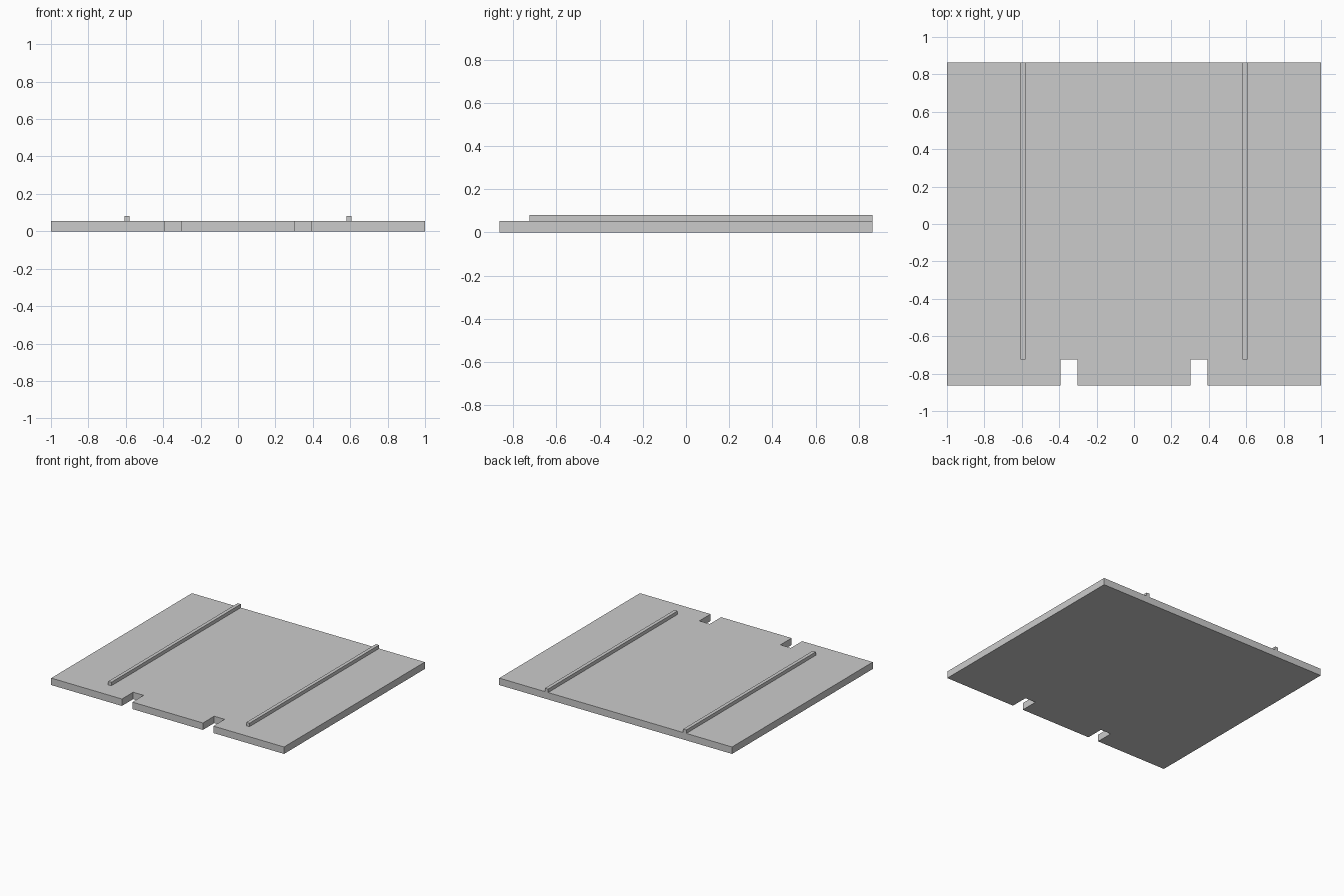
import bpy
import bmesh

# Remove the default cube
cube = bpy.data.objects.get("Cube")
if cube:
    bpy.data.objects.remove(cube, do_unlink=True)

# Main dimensions
HALF_X, HALF_Y = 1.0, 0.863
THICK, RAIL_TOP = 0.054, 0.081
SLOT_IN, SLOT_OUT = 0.303, 0.393
RAIL_IN, RAIL_OUT = 0.58, 0.607
STOP_Y = -0.725  # slot depth and front end of the rails

# Single flat colour
grey = bpy.data.materials.new("plain grey")
grey.use_nodes = True
colour = (0.6, 0.6, 0.6, 1.0)
grey.diffuse_color = colour
grey.node_tree.nodes["Principled BSDF"].inputs["Base Color"].default_value = colour


def extruded(name, outline, z0, z1):
    """Prism raised from a flat outline."""
    bm = bmesh.new()
    base = bm.faces.new([bm.verts.new((x, y, z0)) for x, y in outline])
    raised = bmesh.ops.extrude_face_region(bm, geom=[base], use_keep_orig=True)
    top = [v for v in raised["geom"] if isinstance(v, bmesh.types.BMVert)]
    bmesh.ops.translate(bm, verts=top, vec=(0, 0, z1 - z0))
    bmesh.ops.recalc_face_normals(bm, faces=bm.faces)
    mesh = bpy.data.meshes.new(name)
    bm.to_mesh(mesh)
    bm.free()
    mesh.materials.append(grey)
    obj = bpy.data.objects.new(name, mesh)
    bpy.context.collection.objects.link(obj)
    return obj


# Board with two notches in the front edge, mirrored across x
right_half = [(HALF_X, HALF_Y), (HALF_X, -HALF_Y), (SLOT_OUT, -HALF_Y),
              (SLOT_OUT, STOP_Y), (SLOT_IN, STOP_Y), (SLOT_IN, -HALF_Y)]
left_half = [(-x, y) for x, y in reversed(right_half)]
extruded("board", right_half + left_half, 0, THICK)

# Raised rails from the back edge to the line of the notch ends
for side, label in ((1, "left"), (-1, "right")):
    a, b = side * RAIL_IN, side * RAIL_OUT
    extruded(label + "_rail",
             [(a, STOP_Y), (b, STOP_Y), (b, HALF_Y), (a, HALF_Y)],
             THICK, RAIL_TOP)
